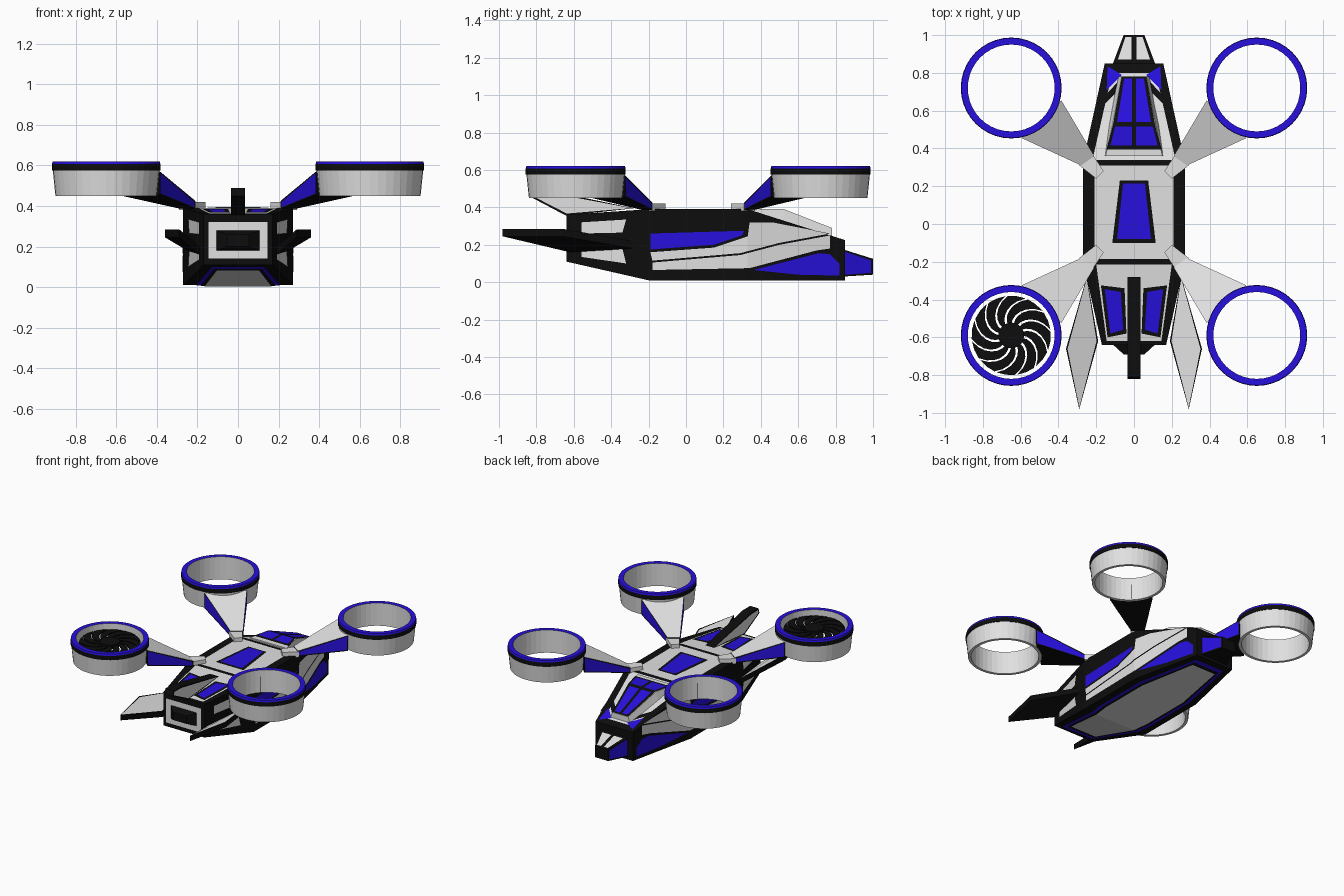
import bpy, bmesh, math
from mathutils import Vector

cube = bpy.data.objects.get("Cube")
if cube:
    bpy.data.objects.remove(cube, do_unlink=True)


def make_material(name, colour):
    mat = bpy.data.materials.new(name)
    mat.use_nodes = True
    mat.diffuse_color = (*colour, 1)
    mat.node_tree.nodes["Principled BSDF"].inputs["Base Color"].default_value = (*colour, 1)
    return mat


BLACK, WHITE, BLUE = range(3)
MATERIALS = [make_material("black", (0.004, 0.004, 0.004)),
             make_material("light grey", (0.75, 0.75, 0.75)),
             make_material("deep blue", (0.02, 0.005, 0.72))]


def finish(name, bm):
    mesh = bpy.data.meshes.new(name)
    bm.to_mesh(mesh)
    bm.free()
    for mat in MATERIALS:
        mesh.materials.append(mat)
    obj = bpy.data.objects.new(name, mesh)
    bpy.context.collection.objects.link(obj)
    return obj


def loft(name, loops, colour=BLACK, insets=()):
    """Skin a closed solid through loops; insets are (face test, border, colour)."""
    bm = bmesh.new()
    rings = [[bm.verts.new(p) for p in loop] for loop in loops]
    n = len(rings[0])
    bm.faces.new(rings[0])
    bm.faces.new(rings[-1])
    for a, b in zip(rings, rings[1:]):
        for i in range(n):
            bm.faces.new((a[i], a[(i + 1) % n], b[(i + 1) % n], b[i]))
    bmesh.ops.recalc_face_normals(bm, faces=bm.faces)
    for face in bm.faces:
        face.material_index = colour
    original = list(bm.faces)
    for test, border, inner in insets:
        chosen = [f for f in original if test(f.normal)]
        if border:
            bmesh.ops.inset_individual(bm, faces=chosen, thickness=border)
        for f in chosen:
            f.material_index = inner
    return finish(name, bm)


def section(y, w_low, w_top, low, top):
    return [(-w_low, y, low), (w_low, y, low), (w_top, y, top), (-w_top, y, top)]


def along(points):
    """Piecewise linear function of y."""
    def value(y):
        for (y0, v0), (y1, v1) in zip(points, points[1:]):
            if y <= y1:
                break
        return v0 + (v1 - v0) * (y - y0) / (y1 - y0)
    return value


def panel(name, pts, place, facing, colour, both=False):
    """Paint plate: outline (u, y) bent onto a surface by place(u, y)."""
    for side in ((1, -1) if both else (1,)):
        bm = bmesh.new()
        bm.faces.new([bm.verts.new((u, y, 0)) for u, y in pts])
        for bend in (-0.2, 0.33, 0.52):
            bmesh.ops.bisect_plane(bm, geom=bm.verts[:] + bm.edges[:] + bm.faces[:],
                                   plane_co=(0, bend, 0), plane_no=(0, 1, 0))
        for v in bm.verts:
            p = place(v.co.x, v.co.y)
            v.co = (p[0] * side, p[1], p[2])
        bm.normal_update()
        want = Vector((facing[0] * side, facing[1], facing[2]))
        wrong = [f for f in bm.faces if f.normal.dot(want) < 0]
        bmesh.ops.reverse_faces(bm, faces=wrong)
        for f in bm.faces:
            f.material_index = colour
        finish(name + ("" if not both else "_left" if side > 0 else "_right"), bm)


def sym(*half):
    """Complete an outline from its +x half."""
    return list(half) + [(-x, y) for x, y in reversed(half)]


# Hull
HULL = [(-0.64, 0.17, 0.11, 0.36), (-0.2, 0.27, 0.01, 0.39),
        (0.33, 0.27, 0.01, 0.39), (0.85, 0.155, 0.01, 0.225)]
loft("hull", [section(y, w, w, a, b) for y, w, a, b in HULL])
width, floor, roof = (along([(s[0], s[i]) for s in HULL]) for i in (1, 2, 3))
UP, DOWN, OUT = (0, 0, 1), (0, 0, -1), (1, 0, 0)


def on_roof(layer):
    return lambda x, y: (x, y, roof(y) + 0.002 * layer)


def on_floor(layer):
    return lambda x, y: (x, y, floor(y) - 0.002 * layer)


def on_side(z, y):
    return (width(y) + 0.003, y, z)


# Roof panels
panel("mid_roof", sym((0.21, -0.185), (0.21, 0.31)), on_roof(1), UP, WHITE)
panel("rear_roof", sym((0.2, -0.215), (0.145, -0.62)), on_roof(1), UP, WHITE)
panel("front_roof", sym((0.22, 0.34), (0.115, 0.8)), on_roof(1), UP, WHITE)
panel("hatch_frame", sym((0.115, -0.1), (0.075, 0.23)), on_roof(2), UP, BLACK)
panel("hatch_window", sym((0.09, -0.08), (0.058, 0.215)), on_roof(3), UP, BLUE)
panel("rear_window_frame", [(0.05, -0.34), (0.175, -0.325), (0.14, -0.6), (0.04, -0.58)],
      on_roof(2), UP, BLACK, True)
panel("rear_window", [(0.07, -0.36), (0.155, -0.345), (0.125, -0.58), (0.057, -0.56)],
      on_roof(3), UP, BLUE, True)
panel("brow_stripe", [(0.07, 0.72), (0.19, 0.6), (0.18, 0.65), (0.07, 0.77)],
      on_roof(2), UP, BLACK, True)
panel("brow_window", [(0.065, 0.79), (0.145, 0.71), (0.14, 0.835)], on_roof(3), UP, BLUE, True)

# Side panels, given as (height, y)
panel("side_window", [(0.175, -0.19), (0.26, -0.19), (0.275, 0.31), (0.25, 0.3), (0.2, 0.15)],
      on_side, OUT, BLUE, True)
panel("upper_side", [(0.115, -0.18), (0.16, -0.19), (0.185, 0.15), (0.245, 0.33), (0.32, 0.34),
                     (0.32, 0.46), (0.26, 0.77), (0.21, 0.5), (0.155, 0.29)],
      on_side, OUT, WHITE, True)
panel("lower_side", [(0.065, -0.18), (0.105, -0.18), (0.145, 0.29), (0.2, 0.5), (0.25, 0.77),
                     (0.18, 0.77), (0.17, 0.7), (0.075, 0.34)], on_side, OUT, WHITE, True)
panel("nose_window", [(0.065, 0.36), (0.155, 0.71), (0.15, 0.77), (0.1, 0.82),
                      (0.035, 0.82), (0.04, 0.6)], on_side, OUT, BLUE, True)
panel("rear_side_upper", [(0.26, -0.56), (0.32, -0.56), (0.335, -0.32), (0.265, -0.34)],
      on_side, OUT, WHITE, True)
panel("rear_side_lower", [(0.135, -0.56), (0.18, -0.56), (0.18, -0.34), (0.1, -0.32)],
      on_side, OUT, WHITE, True)

# Belly panels
belly = [(0.13, -0.6), (0.2, -0.24), (0.22, -0.1), (0.22, 0.32), (0.12, 0.8)]
for layer, (label, colour, shrink) in enumerate(
        (("belly_rim", BLUE, 1), ("belly_line", BLACK, 0.9), ("belly_plate", WHITE, 0.82))):
    outline = sym(*[(x * shrink, 0.1 + (y - 0.1) * (shrink + 1) / 2) for x, y in belly])
    panel(label, outline, on_floor(layer + 1), DOWN, colour)

# Rear frame and exhaust
panel("rear_frame", sym((0.145, 0.14), (0.145, 0.32)),
      lambda x, z: (x, -0.643, z), (0, -1, 0), WHITE)
loft("exhaust", [section(-0.64, 0.11, 0.11, 0.18, 0.28), section(-0.69, 0.055, 0.055, 0.2, 0.26)])

# Canopy with panes
loft("canopy", [section(0.36, 0.16, 0.15, 0.36, 0.392), section(0.52, 0.14, 0.115, 0.3, 0.392),
                section(0.78, 0.09, 0.065, 0.23, 0.29)], WHITE)
crown = along([(0.36, 0.392), (0.52, 0.392), (0.78, 0.29)])
panel("canopy_frame", sym((0.145, 0.395), (0.112, 0.52), (0.065, 0.78)),
      lambda x, y: (x, y, crown(y) + 0.002), UP, BLACK)
for label, pts in (("rear_pane", [(0.01, 0.415), (0.125, 0.415), (0.1, 0.515), (0.01, 0.515)]),
                   ("front_pane", [(0.01, 0.54), (0.09, 0.54), (0.052, 0.77), (0.01, 0.77)])):
    panel(label, pts, lambda x, y: (x, y, crown(y) + 0.005), UP, BLUE, True)

# Snout
loft("snout", [section(0.84, 0.115, 0.115, 0.03, 0.175), section(1, 0.055, 0.055, 0.04, 0.125)],
     BLACK, [(lambda n: abs(n.x) > 0.7, 0.014, BLUE)])
panel("snout_panel", [(0.012, 0.87), (0.085, 0.87), (0.045, 0.99), (0.012, 0.99)],
      lambda x, y: (x, y, 0.178 - (y - 0.84) * 0.31), UP, WHITE, True)

# Tail fin
fin = [(-0.28, 0.395), (-0.64, 0.355), (-0.82, 0.45), (-0.81, 0.488), (-0.72, 0.488)]
loft("tail_fin", [[(x, y, z) for y, z in fin] for x in (-0.035, 0.035)],
     BLACK, [(lambda n: abs(n.x) > 0.9, 0.012, WHITE)])

# Swept wings
wing = [(0.25, -0.28, 0.22), (0.36, -0.66, 0.285), (0.29, -0.98, 0.285), (0.19, -0.62, 0.2)]
for side, label in ((1, "left"), (-1, "right")):
    loops = [[(x * side, y, z - drop) for x, y, z in wing] for drop in (0, 0.04)]
    loft(label + "_wing", loops, BLACK, [(lambda n: n.z > 0.5, 0.009, WHITE)])


# Rotor ducts: revolved profile with a colour per band
def duct(name, cx, cy, sides=40):
    profile = [(0.23, 0.45), (0.25, 0.45), (0.263, 0.575), (0.267, 0.575),
               (0.267, 0.607), (0.264, 0.62), (0.23, 0.62)]
    colours = [WHITE, WHITE, BLACK, BLACK, BLUE, BLUE, WHITE]
    bm = bmesh.new()
    rows = []
    for i in range(sides):
        a = math.tau * i / sides
        rows.append([bm.verts.new((cx + r * math.cos(a), cy + r * math.sin(a), z))
                     for r, z in profile])
    for i in range(sides):
        a, b = rows[i], rows[(i + 1) % sides]
        for j, colour in enumerate(colours):
            k = (j + 1) % len(profile)
            bm.faces.new((a[j], b[j], b[k], a[k])).material_index = colour
    bmesh.ops.recalc_face_normals(bm, faces=bm.faces)
    finish(name, bm)


# Ducts, arms and their root blocks at the four corners
for sx, side in ((1, "left"), (-1, "right")):
    for front, end in ((True, "front"), (False, "rear")):
        label = f"{end}_{side}"

        def corner(x, y, z):
            return (x * sx, y if front else 0.13 - y, z)

        duct(label + "_duct", *corner(0.65, 0.72, 0)[:2])
        inner, outer = ((0.21, 0.36), (0.28, 0.31)), ((0.385, 0.655), (0.595, 0.455))
        loops = [[corner(*a, low), corner(*b, low), corner(*b, top), corner(*a, top)]
                 for (a, b), low, top in ((inner, 0.385, 0.425), (outer, 0.455, 0.57))]
        loft(label + "_arm", loops, BLACK,
             [(lambda n: n.z > 0.5, 0, WHITE),
              (lambda n, s=sx, f=front: abs(n.z) < 0.5 and abs(n.x * s + n.y * (1 if f else -1)) < 1,
               0.01, BLUE)])
        foot = [(0.16, 0.28), (0.2, 0.24), (0.29, 0.31), (0.22, 0.37)]
        loft(label + "_arm_root", [[corner(x, y, z) for x, y in foot] for z in (0.38, 0.42)], WHITE)

# Fan in the rear right duct
BLADES, STEPS = 12, 7
bm = bmesh.new()
for blade in range(BLADES):
    previous = None
    for s in range(STEPS):
        r = 0.06 + 0.15 * s / (STEPS - 1)
        start = math.tau * blade / BLADES - 0.9 * (s / (STEPS - 1)) ** 1.3
        sweep = math.tau / BLADES - 0.013 / r
        row = [bm.verts.new((-0.65 + r * math.cos(t), -0.59 + r * math.sin(t), 0.585))
               for t in (start, start + sweep / 2, start + sweep)]
        if previous:
            for i in (0, 1):
                bm.faces.new((previous[i], row[i], row[i + 1], previous[i + 1]))
        previous = row
fan = finish("fan_blades", bm)
fan.modifiers.new("thickness", "SOLIDIFY").thickness = 0.008
bpy.ops.mesh.primitive_cylinder_add(vertices=24, radius=0.068, depth=0.03,
                                    location=(-0.65, -0.59, 0.58))
hub = bpy.context.object
hub.name = "fan_hub"
hub.data.materials.append(MATERIALS[BLACK])
